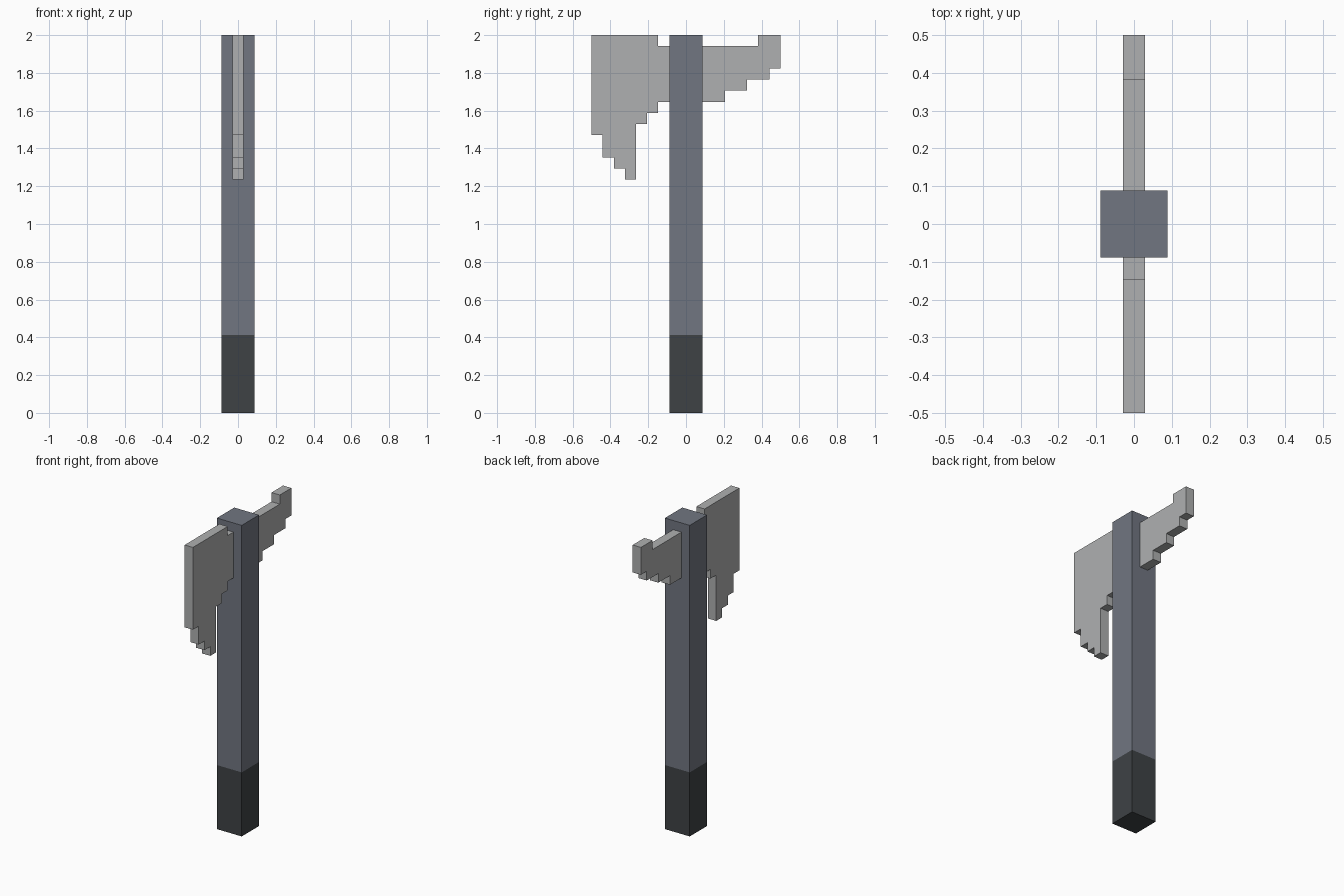
import bpy
import bmesh

if "Cube" in bpy.data.objects:
    bpy.data.objects.remove(bpy.data.objects["Cube"], do_unlink=True)

U = 2 / 34  # one block step


def material(name, srgb):
    lin = [((c / 255 + 0.055) / 1.055) ** 2.4 for c in srgb]
    mat = bpy.data.materials.new(name)
    mat.use_nodes = True
    mat.diffuse_color = (*lin, 1)
    mat.node_tree.nodes["Principled BSDF"].inputs["Base Color"].default_value = (*lin, 1)
    return mat


steel = material("light steel", (175, 176, 177))
slate = material("slate shaft", (113, 118, 129))
charcoal = material("charcoal grip", (62, 66, 69))


def prism(name, outline, width, mat):
    """Extrude a (y, z) outline, given in block steps, evenly across x."""
    bm = bmesh.new()
    face = bm.faces.new([bm.verts.new((-width * U / 2, y * U, z * U)) for y, z in outline])
    new = bmesh.ops.extrude_face_region(bm, geom=[face])["geom"]
    bmesh.ops.translate(bm, vec=(width * U, 0, 0),
                        verts=[v for v in new if isinstance(v, bmesh.types.BMVert)])
    bmesh.ops.recalc_face_normals(bm, faces=bm.faces)
    mesh = bpy.data.meshes.new(name)
    bm.to_mesh(mesh)
    bm.free()
    mesh.materials.append(mat)
    obj = bpy.data.objects.new(name, mesh)
    bpy.context.collection.objects.link(obj)
    return obj


def stepped(start, columns):
    """Stair-step outline from (length, bottom, top) columns, without doubled points."""
    low, high, y = [], [], start
    for length, bottom, top in columns:
        for edge, z in ((low, bottom), (high, top)):
            if edge and edge[-1][1] == z:
                edge.pop()
            else:
                edge.append((y, z))
            edge.append((y + length, z))
        y += length
    return low + high[::-1]


def bar(bottom, top):
    return [(-1.5, bottom), (1.5, bottom), (1.5, top), (-1.5, top)]


# Handle: dark grip below, slate shaft above
prism("grip", bar(0, 7), 3, charcoal)
prism("shaft", bar(7, 34), 3, slate)

# Axe blade at the front
prism("axe_blade", stepped(-8.5, [(1, 25, 34), (1, 23, 34), (1, 22, 34), (1, 21, 34),
                                  (1, 26, 34), (1, 27, 34), (1, 28, 33)]), 1, steel)

# Hooked spike at the back
prism("back_spike", stepped(1.5, [(2, 28, 33), (2, 29, 33), (1, 30, 33),
                                  (1, 30, 34), (1, 31, 34)]), 1, steel)
